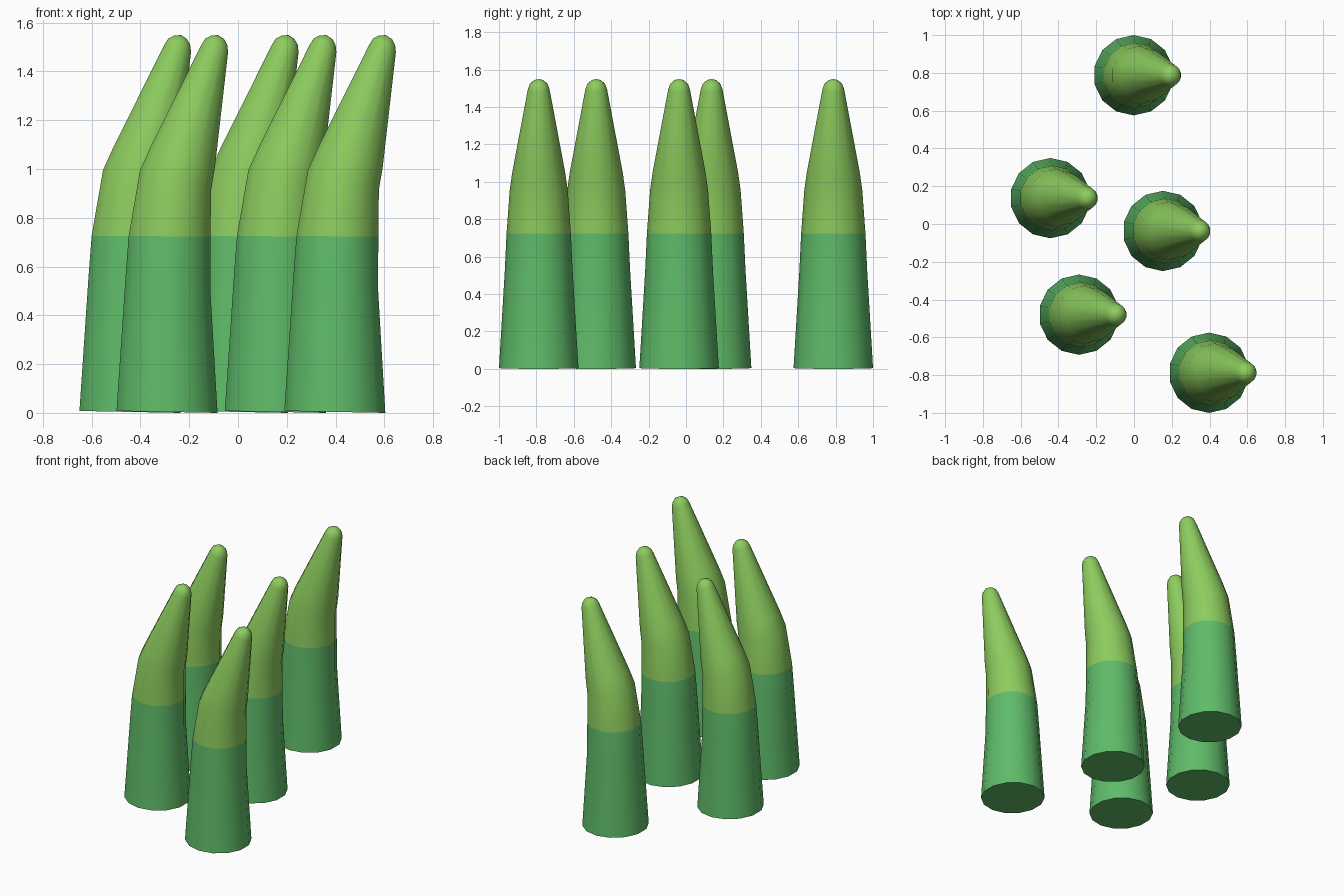
import bpy, bmesh, math
from mathutils import Vector

if "Cube" in bpy.data.objects:
    bpy.data.objects.remove(bpy.data.objects["Cube"])

SIDES = 14


def material(name, colour):
    m = bpy.data.materials.new(name)
    m.diffuse_color = (*colour, 1)
    m.use_nodes = True
    m.node_tree.nodes["Principled BSDF"].inputs["Base Color"].default_value = m.diffuse_color
    return m


dark = material("stem green", (0.114, 0.497, 0.141))
light = material("tip light green", (0.266, 0.604, 0.112))

# Cross-sections along the bent stalk: centre x, centre z, radius, lean in degrees
RINGS = [
    (0.000, 0.004, 0.2125, 1.1),
    (0.004, 0.530, 0.181, 10),
    (0.0105, 0.724, 0.172, 0.5),   # colour boundary
    (0.035, 0.955, 0.155, 15.5),
    (0.064, 1.048, 0.142, 17),
    (0.196, 1.495, 0.058, 16),
    (0.202, 1.522, 0.048, 16),
    (0.208, 1.540, 0.028, 16),
]
COLOUR_RING = 2


def stalk_mesh():
    bm = bmesh.new()
    rings = []
    for cx, cz, r, lean in RINGS:
        t = math.radians(lean)
        ring = []
        for i in range(SIDES):
            a = math.pi / 2 + i * math.tau / SIDES
            u, v = r * math.cos(a), r * math.sin(a)
            ring.append(bm.verts.new((cx + u * math.cos(t), v, cz - u * math.sin(t))))
        rings.append(ring)
    # Side walls, coloured by height
    for k in range(len(rings) - 1):
        lo, hi = rings[k], rings[k + 1]
        for i in range(SIDES):
            j = (i + 1) % SIDES
            f = bm.faces.new((lo[i], lo[j], hi[j], hi[i]))
            f.material_index = int(k >= COLOUR_RING)
    # Flat base and rounded tip
    bm.faces.new(rings[0][::-1])
    pole = bm.verts.new(Vector((0.210, 0, 1.549)))
    for i in range(SIDES):
        f = bm.faces.new((rings[-1][i], rings[-1][(i + 1) % SIDES], pole))
        f.material_index = 1
    bmesh.ops.recalc_face_normals(bm, faces=bm.faces[:])
    me = bpy.data.meshes.new("stalk")
    bm.to_mesh(me)
    bm.free()
    me.materials.append(dark)
    me.materials.append(light)
    return me


# Clump of five identical stalks
for n, (x, y) in enumerate([(-0.002, 0.7875), (-0.443, 0.137), (0.153, -0.037),
                            (-0.291, -0.48), (0.397, -0.7875)], 1):
    ob = bpy.data.objects.new(f"stalk_{n}", stalk_mesh())
    ob.location = (x, y, 0)
    bpy.context.collection.objects.link(ob)
    ob.select_set(True)
    bpy.context.view_layer.objects.active = ob
bpy.ops.object.shade_smooth_by_angle(angle=math.radians(40))
